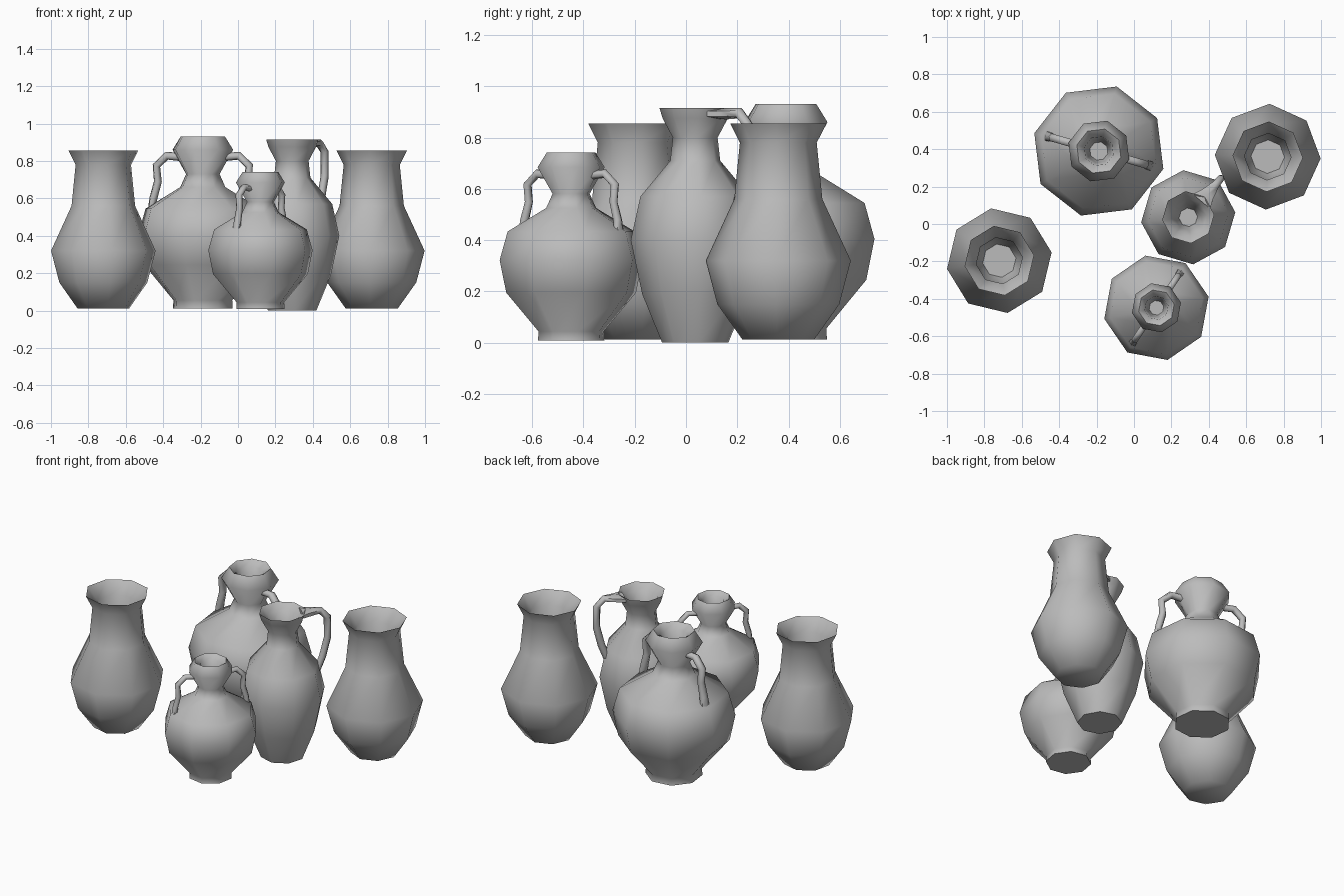
import bpy, bmesh, math
from mathutils import Vector, Matrix

cube = bpy.data.objects.get("Cube")
if cube:
    bpy.data.objects.remove(cube, do_unlink=True)

# One plain clay colour
clay = bpy.data.materials.new("grey clay")
clay.use_nodes = True
colour = (0.5, 0.5, 0.5, 1)
clay.diffuse_color = colour
clay.node_tree.nodes["Principled BSDF"].inputs["Base Color"].default_value = colour


def loft(name, rings, matrix):
    """Skin a list of point rings, close both ends and shade smooth."""
    bm = bmesh.new()
    loops = [[bm.verts.new(p) for p in ring] for ring in rings]
    n = len(loops[0])
    for a, b in zip(loops, loops[1:]):
        for i in range(n):
            j = (i + 1) % n
            bm.faces.new((a[i], a[j], b[j], b[i]))
    bm.faces.new(loops[0][::-1])
    bm.faces.new(loops[-1])
    bmesh.ops.recalc_face_normals(bm, faces=bm.faces)
    mesh = bpy.data.meshes.new(name)
    bm.to_mesh(mesh)
    bm.free()
    mesh.materials.append(clay)
    obj = bpy.data.objects.new(name, mesh)
    obj.matrix_world = matrix
    bpy.context.collection.objects.link(obj)
    bpy.ops.object.select_all(action="DESELECT")
    obj.select_set(True)
    bpy.context.view_layer.objects.active = obj
    bpy.ops.object.shade_smooth_by_angle(angle=math.radians(65))


def circle(n):
    return [(math.cos(math.tau * i / n), math.sin(math.tau * i / n)) for i in range(n)]


def place(x, y, turn, size=1):
    return (Matrix.Translation((x, y, 0)) @ Matrix.Rotation(math.radians(turn), 4, "Z")
            @ Matrix.Scale(size, 4))


def pot(name, profile, matrix):
    """Eight-sided turned vessel from (radius, height) pairs."""
    loft(name, [[(r * c, r * s, z) for c, s in circle(8)] for r, z in profile], matrix)


def handle(name, path, matrix):
    """Six-sided tube in the local XZ plane from (x, z, half width, half depth)."""
    pts = [Vector((p[0], 0, p[1])) for p in path]
    rings = []
    for i, (x, z, width, depth) in enumerate(path):
        along = (pts[min(i + 1, len(pts) - 1)] - pts[max(i - 1, 0)]).normalized()
        out = Vector((along.z, 0, -along.x))
        rings.append([pts[i] + out * depth * c + Vector((0, width * s, 0))
                      for c, s in circle(6)])
    loft(name, rings, matrix)


# Wide-mouthed vases
vase = [(.14, .012), (.238, .15), (.283, .32), (.172, .56), (.15, .78), (.188, .855),
        (.125, .78), (.13, .62), (.09, .5)]
pot("left_vase", vase, place(.715, .36, -2))
pot("right_vase", vase, place(-.72, -.196, 9))

# Two-handled jars, the second a smaller copy
jar = [(.166, .012), (.163, .055), (.325, .245), (.358, .405), (.318, .545), (.125, .66),
       (.093, .73), (.168, .86), (.122, .932), (.08, .9), (.065, .8), (.05, .72)]
jar_grip = [(.11, .82, .024, .022), (.2, .828, .024, .022), (.258, .775, .024, .022),
            (.25, .69, .022, .022), (.275, .6, .026, .022), (.285, .53, .03, .022)]
for label, x, y, turn, grip_turn, size in (("large", -.188, .39, 29.5, -16, 1),
                                           ("small", .12, -.448, 12, 56, .796)):
    pot(label + "_jar", jar, place(x, y, turn, size))
    for side, flip in (("first", 0), ("second", 180)):
        handle(f"{label}_jar_{side}_handle", jar_grip, place(x, y, grip_turn + flip, size))

# Slender jug with one handle flowing out of the rim
jug = [(.13, 0), (.208, .19), (.253, .4), (.215, .57), (.098, .71), (.088, .8),
       (.128, .875), (.14, .915), (.1, .875), (.07, .8), (.05, .7)]
pot("jug", jug, place(.29, .036, 6))
handle("jug_handle", [(.11, .893, .07, .02), (.16, .893, .045, .022), (.225, .895, .024, .022),
                      (.268, .85, .022, .022), (.27, .72, .022, .022), (.24, .6, .022, .022),
                      (.2, .5, .022, .022)], place(.29, .036, 50))
